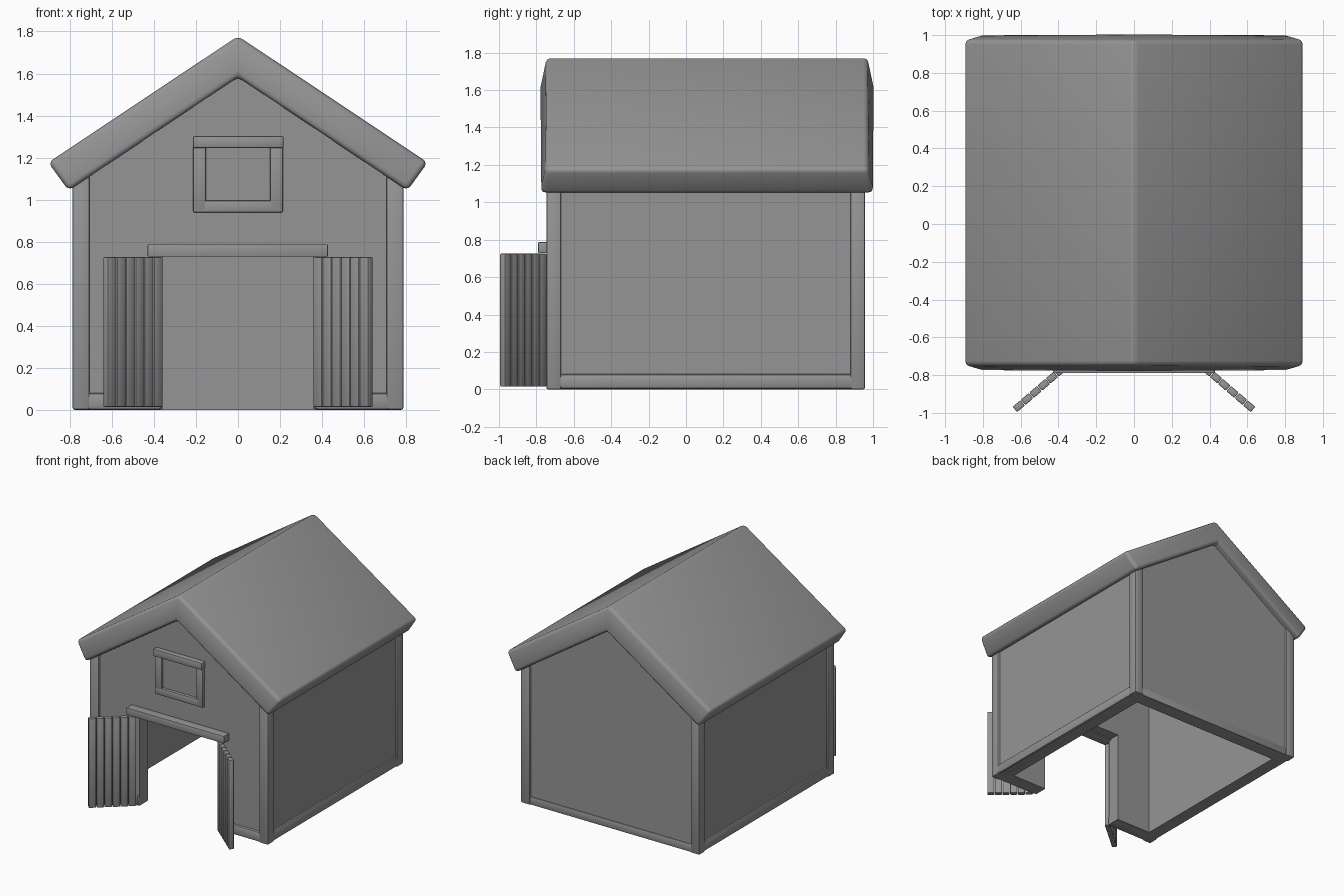
import bpy, bmesh, math
from mathutils import Matrix, Vector

cube = bpy.data.objects.get("Cube")
if cube:
    bpy.data.objects.remove(cube)

grey = bpy.data.materials.new("Plain grey")
grey.use_nodes = True
grey.diffuse_color = (0.3, 0.3, 0.3, 1)
grey.node_tree.nodes["Principled BSDF"].inputs["Base Color"].default_value = (0.3, 0.3, 0.3, 1)


def finish(name, bm, bevel=0.0, segments=2):
    """Turn a bmesh into a shaded, optionally bevelled object."""
    bmesh.ops.recalc_face_normals(bm, faces=bm.faces)
    if bevel:
        bmesh.ops.bevel(bm, geom=bm.edges[:], offset=bevel, segments=segments,
                        profile=0.5, affect='EDGES', clamp_overlap=True)
    mesh = bpy.data.meshes.new(name)
    bm.to_mesh(mesh)
    bm.free()
    mesh.materials.append(grey)
    obj = bpy.data.objects.new(name, mesh)
    bpy.context.collection.objects.link(obj)
    bpy.ops.object.select_all(action='DESELECT')
    obj.select_set(True)
    bpy.context.view_layer.objects.active = obj
    bpy.ops.object.shade_smooth_by_angle(angle=math.radians(40))


def box(name, x, y, z, bevel=0.0):
    """Box given by its (low, high) range on each axis."""
    bm = bmesh.new()
    bmesh.ops.create_cube(bm, size=1)
    for v in bm.verts:
        v.co = [sum(r) / 2 + c * (max(r) - min(r)) for r, c in zip((x, y, z), v.co)]
    finish(name, bm, bevel)


def prism(profile, y0, y1):
    """Extrude an x-z profile along y."""
    bm = bmesh.new()
    face = bm.faces.new([bm.verts.new((x, y0, z)) for x, z in profile])
    new = bmesh.ops.extrude_face_region(bm, geom=[face])["geom"]
    bmesh.ops.translate(bm, vec=(0, y1 - y0, 0),
                        verts=[g for g in new if isinstance(g, bmesh.types.BMVert)])
    return bm


# Gable walls, the front one with a doorway notch
gable = [(0.77, 0), (0.77, 1.09), (0, 1.6), (-0.77, 1.09), (-0.77, 0)]
doorway = [(-0.36, 0), (-0.36, 0.74), (0.36, 0.74), (0.36, 0)]
finish("front_wall", prism(gable + doorway, -0.725, -0.62))
finish("back_wall", prism(gable, 0.835, 0.943))

# Roof slab, with its outer edges drawn in at both ends
outer = [(0.903, 1.177), (0, 1.778), (-0.903, 1.177)]
inner = [(-0.806, 1.043), (0, 1.583), (0.806, 1.043)]
roof = prism(outer + inner, -0.778, 1.003)
for v in roof.verts:
    if any(abs(v.co.x - x) + abs(v.co.z - z) < 0.001 for x, z in outer):
        v.co.y += 0.028 if v.co.y < 0 else -0.028
finish("roof", roof, 0.026, 3)

# Side walls, corner posts, sills and doors
for s, side in ((1, "left"), (-1, "right")):
    box(f"{side}_wall", (s * 0.67, s * 0.77), (-0.7, 0.92), (0, 1.12))
    for end, y in (("front", (-0.747, -0.667)), ("back", (0.88, 0.957))):
        box(f"{side}_{end}_post", (s * 0.707, s * 0.787), y, (0, 1.11), 0.01)
    box(f"{side}_sill", (s * 0.69, s * 0.785), (-0.7, 0.92), (0, 0.083), 0.02)
    box(f"{side}_front_sill", (s * 0.362, s * 0.74), (-0.743, -0.64), (0, 0.08), 0.015)

    # Open door made of upright planks
    hinge, tip = Vector((s * 0.368, -0.757, 0.37)), Vector((s * 0.632, -0.983, 0.37))
    run = tip - hinge
    turn = Matrix.Rotation(math.atan2(run.y, run.x), 4, 'Z')
    count = 6
    width = run.length / count
    for i in range(count):
        bm = bmesh.new()
        bmesh.ops.create_cube(bm, size=1)
        bmesh.ops.scale(bm, vec=(width - 0.004, 0.037, 0.712), verts=bm.verts)
        place = Matrix.Translation(hinge + run * ((i + 0.5) / count))
        bmesh.ops.transform(bm, matrix=place @ turn, verts=bm.verts)
        finish(f"{side}_door_plank_{i + 1}", bm, 0.006)

box("back_sill", (-0.74, 0.74), (0.86, 0.95), (0, 0.065), 0.01)

# Beam above the doorway
box("door_header", (-0.43, 0.428), (-0.79, -0.7), (0.729, 0.787), 0.004)

# Window frame
for s, side in ((1, "left"), (-1, "right")):
    box(f"window_{side}_jamb", (s * 0.152, s * 0.213), (-0.747, -0.7), (0.945, 1.27), 0.008)
box("window_bottom_rail", (-0.213, 0.213), (-0.747, -0.7), (0.938, 0.996), 0.008)
box("window_lintel", (-0.214, 0.217), (-0.765, -0.7), (1.245, 1.303), 0.008)
